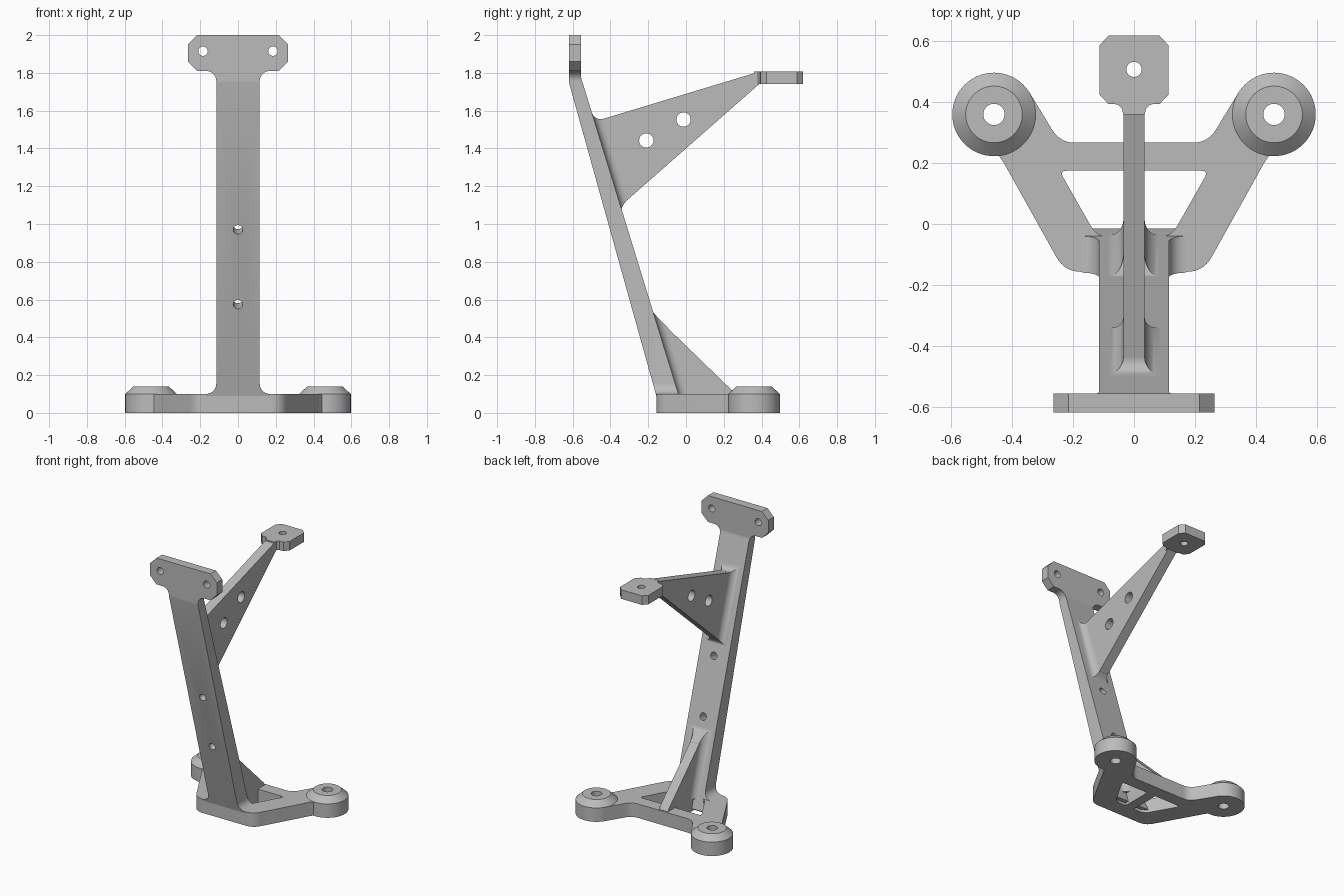
import bpy, bmesh, math
from mathutils import Vector

if "Cube" in bpy.data.objects:
    bpy.data.objects.remove(bpy.data.objects["Cube"])

grey = bpy.data.materials.new("plain grey")
grey.use_nodes = True
grey.diffuse_color = (0.5, 0.5, 0.5, 1)
grey.node_tree.nodes["Principled BSDF"].inputs["Base Color"].default_value = (0.5, 0.5, 0.5, 1)


def loft(name, rings, closed=False):
    """Skin rings of equal point count; cap the ends unless closed."""
    bm = bmesh.new()
    rows = [[bm.verts.new(p) for p in ring] for ring in rings]
    n = len(rows[0])
    pairs = list(zip(rows, rows[1:])) + ([(rows[-1], rows[0])] if closed else [])
    for a, b in pairs:
        for i in range(n):
            j = (i + 1) % n
            bm.faces.new((a[i], a[j], b[j], b[i]))
    if not closed:
        bm.faces.new(rows[0])
        bm.faces.new(rows[-1])
    bmesh.ops.recalc_face_normals(bm, faces=bm.faces)
    mesh = bpy.data.meshes.new(name)
    bm.to_mesh(mesh)
    bm.free()
    mesh.materials.append(grey)
    ob = bpy.data.objects.new(name, mesh)
    bpy.context.collection.objects.link(ob)
    return ob


def activate(ob):
    bpy.ops.object.select_all(action='DESELECT')
    ob.select_set(True)
    bpy.context.view_layer.objects.active = ob


def cut(ob, cutter):
    cutter.hide_render = True
    mod = ob.modifiers.new("cut", 'BOOLEAN')
    mod.operation = 'DIFFERENCE'
    mod.solver = 'EXACT'
    mod.object = cutter
    activate(ob)
    bpy.ops.object.modifier_apply(modifier=mod.name)
    bpy.data.objects.remove(cutter)


def drill(ob, centre, axis, radius):
    """Round hole through a part."""
    axis = Vector(axis).normalized()
    u = axis.orthogonal().normalized()
    v = axis.cross(u)
    angles = [math.tau * i / 32 for i in range(32)]
    rings = [[Vector(centre) + axis * d + (u * math.cos(a) + v * math.sin(a)) * radius
              for a in angles] for d in (-0.2, 0.2)]
    cut(ob, loft("hole_cutter", rings))


def rounded(corners, steps=8):
    """Outline from (x, y, setback) corners, each eased by a curve."""
    out = []
    for i, (x, y, r) in enumerate(corners):
        p = Vector((x, y))
        if r == 0:
            out.append(p)
            continue
        a = p + (Vector(corners[i - 1][:2]) - p).normalized() * r
        b = p + (Vector(corners[(i + 1) % len(corners)][:2]) - p).normalized() * r
        for k in range(steps + 1):
            t = k / steps
            out.append(a * (1 - t) ** 2 + p * 2 * t * (1 - t) + b * t * t)
    return out


def mirrored(half):
    """Close a right-hand outline with its left-hand mirror."""
    return half + [(-p[0], *p[1:]) for p in reversed(half)]


def slab(name, outline, z0, z1):
    return loft(name, [[(p[0], p[1], z) for p in outline] for z in (z0, z1)])


def rib(name, outline, half=0.035):
    return loft(name, [[(x, y, z) for y, z in outline] for x in (-half, half)])


# Base frame with its trapezoid window
base = slab("base_frame", rounded(mirrored([
    (0.228, -0.157, 0.055), (0.43, 0.205, 0.015), (0.455, 0.24, 0), (0.39, 0.3, 0),
    (0.345, 0.435, 0), (0.243, 0.267, 0.05)])), 0, 0.1)
cut(base, slab("window_cutter", rounded(mirrored([
    (0.12, -0.045, 0.045), (0.245, 0.175, 0.025)])), -0.1, 0.2))

# Round feet with tapered tops and bolt holes
profile = [(0.035, 0), (0.137, 0), (0.137, 0.1), (0.093, 0.14), (0.035, 0.14)]
for side, x in (("left", 0.46), ("right", -0.46)):
    angles = [math.tau * i / 64 for i in range(64)]
    loft("foot_" + side, [[(x + r * math.cos(a), 0.36 + r * math.sin(a), z) for r, z in profile]
                          for a in angles], closed=True)


# Leaning post, tapering upward into an upright mounting plate
def front_y(z):
    return -0.16 - 0.46 * (min(z, 1.75) - 0.1) / 1.65


def back_y(z):
    return -0.04 - 0.517 * (min(z, 1.78) - 0.1) / 1.68


arc = [math.pi / 2 * i / 10 for i in range(11)]
rows = [(0.02, 0.17)]
rows += [(0.155 - 0.055 * math.sin(a), 0.17 - 0.055 * math.cos(a)) for a in reversed(arc)]
rows += [(1.75, 0.115)]
rows += [(1.757 + 0.053 * math.sin(a), 0.168 - 0.053 * math.cos(a)) for a in arc]
rows += [(1.81, 0.215), (1.86, 0.265), (1.95, 0.265), (2.0, 0.215)]
post = loft("post", [[(-w, front_y(z), z), (w, front_y(z), z), (w, back_y(z), z), (-w, back_y(z), z)]
                     for z, w in rows])
up = Vector((0, -0.517, 1.68)).normalized()
out = Vector((0, up.z, -up.y))
for z in (0.575, 0.97):
    drill(post, (0, front_y(z), z), out, 0.025)
for x in (-0.185, 0.185):
    drill(post, (x, -0.59, 1.915), (0, 1, 0), 0.025)

# Upper arm with two holes, and the lower brace
arm = rib("upper_arm", [(-0.51, 1.535), (0.39, 1.807), (0.39, 1.743), (-0.37, 1.075)])
for y, z in ((-0.21, 1.442), (-0.013, 1.553)):
    drill(arm, (0, y, z), (1, 0, 0), 0.038)
rib("lower_brace", [(-0.19, 0.54), (0.245, 0.118), (0.255, 0.1), (0.255, 0), (-0.1, 0), (-0.1, 0.1)])


# Flared fillets where the ribs meet the post
def flare(name, z_low, low_dir, z_high, high_dir, ext_low, ext_high, r=0.048):
    rings = []
    for i in range(9):
        d = r * (1 - math.cos(math.pi / 2 * i / 8))
        f = r - math.sqrt(max(0, r * r - (r - d) ** 2))
        ends = []
        for z, (dy, dz), ext in ((z_low, low_dir, -ext_low), (z_high, high_dir, ext_high)):
            e = Vector((0, dy, dz))
            ends.append(Vector((0, back_y(z), z)) + e * (d / e.dot(out)) + up * ext * f / r)
        w = Vector((0.035 + f, 0, 0))
        rings.append([ends[0] - w, ends[0] + w, ends[1] + w, ends[1] - w])
    loft(name, rings)


flare("upper_fillet", 1.095, (1, 0.882), 1.543, (1, 0.303), 0.02, 0.05)
flare("lower_fillet", 0.09, (1, 0), 0.525, (1, -0.97), 0, 0.008)

# Mounting pad at the arm tip
pad = slab("arm_pad", mirrored([
    (0.035, 0.36), (0.04, 0.38), (0.055, 0.393), (0.085, 0.395),
    (0.113, 0.425), (0.113, 0.587), (0.083, 0.62)]), 1.742, 1.807)
drill(pad, (0, 0.508, 1.775), (0, 0, 1), 0.025)

# Smooth curved surfaces, keep edges crisp
for ob in list(bpy.context.collection.objects):
    if ob.type == 'MESH' and grey.name in ob.data.materials:
        activate(ob)
        bpy.ops.object.shade_smooth_by_angle(angle=math.radians(25))
